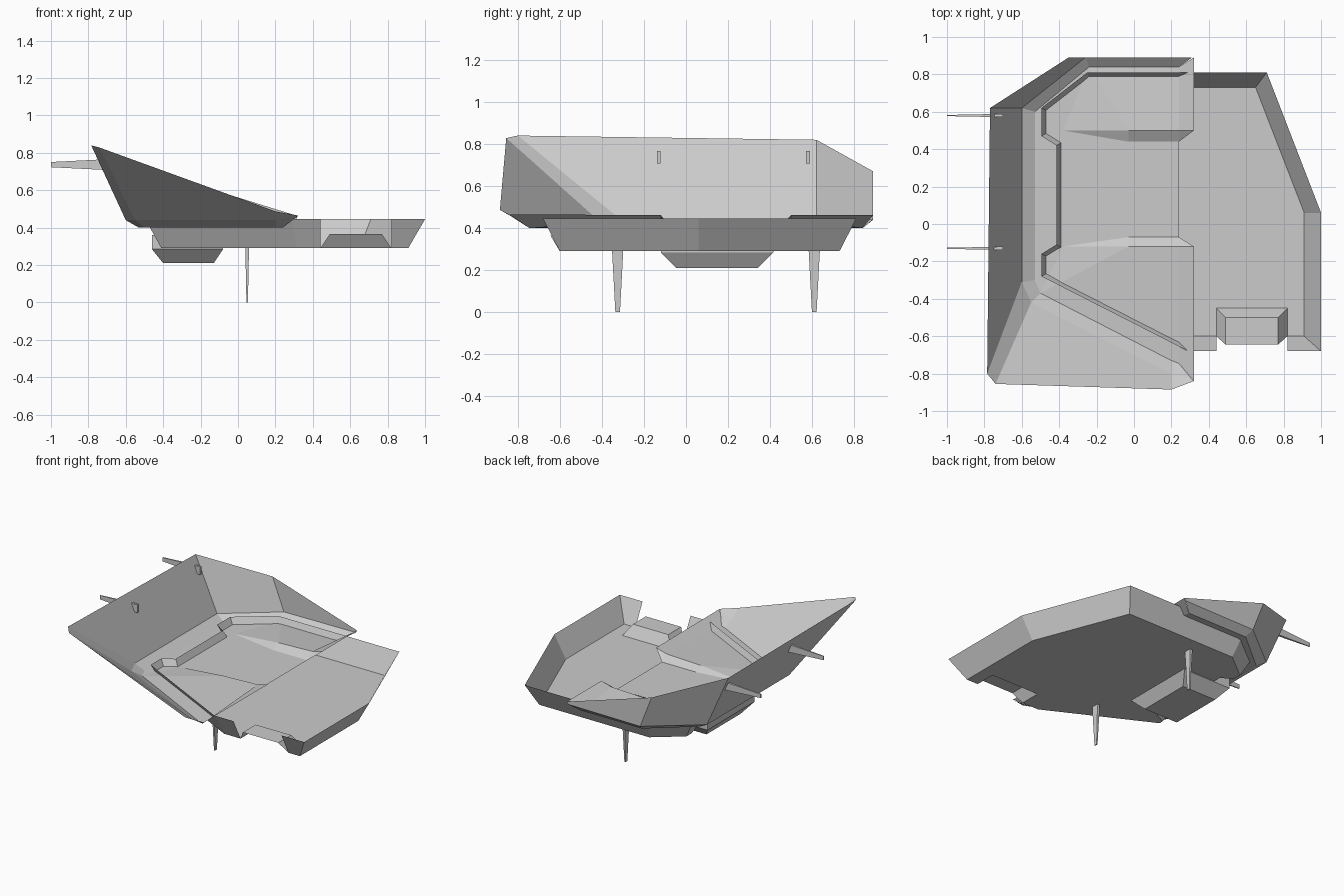
import bpy


def make(name, verts, faces):
    me = bpy.data.meshes.new(name)
    me.from_pydata(verts, [], faces)
    me.update()
    ob = bpy.data.objects.new(name, me)
    bpy.context.collection.objects.link(ob)
    return ob


def loft(name, rings, closed=True, cap_first=False, cap_last=False):
    """Skin rings holding the same number of points."""
    n = len(rings[0])
    verts = [p for r in rings for p in r]
    faces = []
    for k in range(len(rings) - 1):
        for i in range(n if closed else n - 1):
            j = (i + 1) % n
            faces.append((k*n + i, k*n + j, k*n + n + j, k*n + n + i))
    if cap_first:
        faces.append(tuple(range(n))[::-1])
    if cap_last:
        faces.append(tuple(range(len(verts) - n, len(verts))))
    return make(name, verts, faces)


def rect(x0, x1, y0, y1, z):
    return [(x0, y0, z), (x1, y0, z), (x1, y1, z), (x0, y1, z)]


# lower tray: rim and floor outlines, open front gap between the ends
rim = [(.82, -.68), (1, -.68), (1, .06), (.71, .81), (-.25, .81),
       (-.495, .62), (-.495, .47), (-.415, .42), (-.415, -.11),
       (-.495, -.16), (-.495, -.28), (.29, -.68), (.44, -.68)]
floor = [(.82, -.6), (.91, -.6), (.91, .06), (.65, .73), (-.22, .73),
         (-.41, .58), (-.41, .52), (-.33, .47), (-.33, -.16),
         (-.41, -.20), (-.41, -.23), (.31, -.6), (.44, -.6)]
loft("lower_tray_wall", [[(x, y, .445) for x, y in rim],
                         [(x, y, .29) for x, y in floor]], closed=False)
ring = [(x, y, .29) for x, y in floor] + [(.44, -.45, .29), (.82, -.45, .29)]
make("lower_tray_floor", ring, [tuple(range(len(ring)))])

# raised step in the front gap of the tray
make("front_step",
     [(.44, -.6, .29), (.44, -.45, .29), (.82, -.45, .29), (.82, -.6, .29),
      (.49, -.645, .365), (.49, -.5, .365), (.77, -.5, .365), (.77, -.645, .365)],
     [(0, 1, 5, 4), (1, 2, 6, 5), (2, 3, 7, 6), (4, 5, 6, 7)])

# upper shell: rim, bend line and deck edge
shell_rim = [(.32, .89, .462), (-.35, .89, .67), (-.77, .62, .82), (-.785, -.80, .84),
             (-.74, -.855, .828), (.20, -.885, .487), (.32, -.84, .465)]
shell_bend = [(.31, .89, .445), (-.26, .89, .44), (-.60, .62, .44), (-.60, -.31, .44),
              (-.55, -.42, .44), (.20, -.80, .44), (.31, -.83, .455)]
deck_edge = [(.24, .84, .40), (-.24, .84, .40), (-.53, .60, .40), (-.53, -.30, .40),
             (-.50, -.37, .40), (.20, -.73, .40), (.24, -.745, .40)]
loft("upper_shell", [shell_rim, shell_bend, deck_edge], closed=False)

# deck: sunken middle with a raised pad and upturned lip on either side
mid = [(.24, .44, .40), (-.03, .44, .40), (-.38, .50, .40),
       (-.38, -.12, .40), (-.03, -.07, .40), (.24, -.07, .40)]
verts = deck_edge + mid + [
    (-.03, .50, .43), (.24, .50, .44), (.32, .50, .462), (.32, .89, .462),
    (-.03, -.12, .43), (.24, -.12, .44), (.32, -.12, .462), (.32, -.84, .465)]
make("deck", verts, [
    (7, 8, 11, 12), (8, 9, 10, 11),
    (2, 3, 10, 9), (1, 2, 9), (3, 4, 10),
    (7, 14, 13, 8), (8, 13, 9), (9, 13, 1), (13, 14, 0, 1),
    (12, 11, 17, 18), (11, 10, 17), (10, 4, 17), (4, 5, 17), (17, 5, 6, 18),
    (7, 15, 14), (14, 15, 16, 0), (12, 18, 19), (18, 6, 20, 19)])

# box under the tray
loft("belly_box", [rect(-.40, -.13, -.045, .34, .21),
                   rect(-.46, -.08, -.12, .415, .285),
                   rect(-.46, -.08, -.12, .415, .36)], cap_first=True)

# tapered legs
for label, y in (("front", -.325), ("back", .61)):
    loft(label + "_leg", [rect(.045, .053, y - .011, y + .011, 0),
                          rect(.039, .059, y - .027, y + .027, .30)],
         cap_first=True, cap_last=True)

# tapered rods through the tall left wall
for label, y in (("front", -.13), ("back", .58)):
    def end(x, h, w):
        return [(x, y - w, .737 - h), (x, y + w, .737 - h),
                (x, y + w, .737 + h), (x, y - w, .737 + h)]
    loft(label + "_rod", [end(-1, .014, .003), end(-.70, .029, .009)],
         cap_first=True, cap_last=True)
